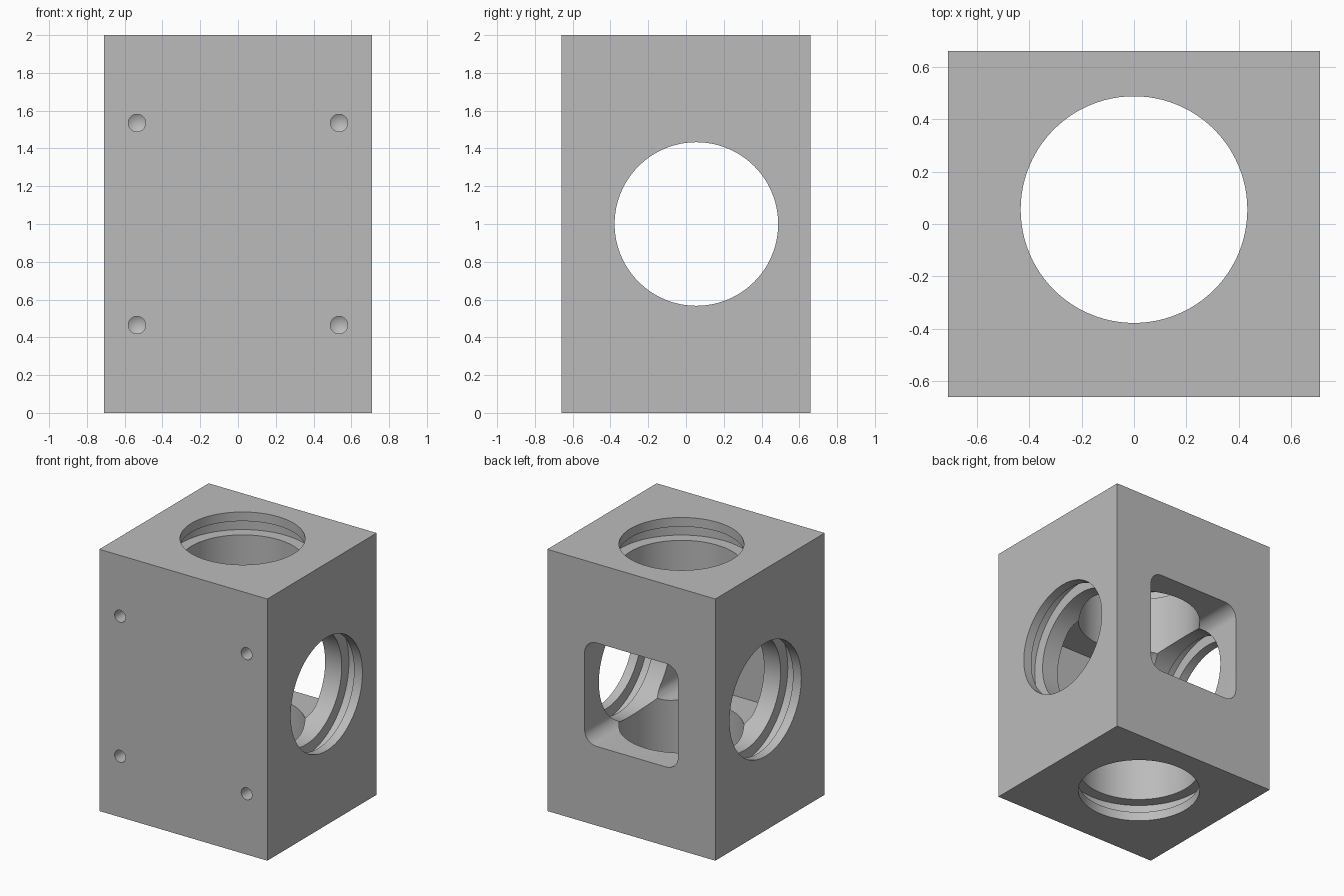
import bpy, bmesh, math
from mathutils import Matrix, Vector

if "Cube" in bpy.data.objects:
    bpy.data.objects.remove(bpy.data.objects["Cube"])

W, D, H = 1.42, 1.32, 2.0        # outer block
AXIS_Y, MID_Z = 0.055, 1.0       # where the bores cross
BORE_R, GROOVE_R = 0.433, 0.52
GROOVE_IN, GROOVE_OUT = 0.175, 0.07   # groove depth range below each face
OVER = 0.1                       # cutter overshoot


def new_object(name, bm):
    bmesh.ops.recalc_face_normals(bm, faces=bm.faces)
    mesh = bpy.data.meshes.new(name)
    bm.to_mesh(mesh)
    bm.free()
    obj = bpy.data.objects.new(name, mesh)
    bpy.context.collection.objects.link(obj)
    return obj


def lathe(name, profile, matrix, sides):
    """Solid of revolution about local z from (radius, height) points."""
    bm = bmesh.new()
    rings = []
    for r, h in profile:
        if r == 0:
            rings.append([bm.verts.new((0, 0, h))] * sides)
        else:
            rings.append([bm.verts.new((r * math.cos(a), r * math.sin(a), h))
                          for a in (math.tau * i / sides for i in range(sides))])
    for low, high in zip(rings, rings[1:]):
        for i in range(sides):
            j = (i + 1) % sides
            loop = list(dict.fromkeys((low[i], low[j], high[j], high[i])))
            bm.faces.new(loop)
    for ring in (rings[0], rings[-1]):
        if ring[0] is not ring[1]:
            bm.faces.new(ring)
    bm.transform(matrix)
    return new_object(name, bm)


def grooved_bore(name, half, matrix):
    """Through bore with a retaining groove near each mouth."""
    side = [(BORE_R, half + OVER), (BORE_R, half - GROOVE_OUT),
            (GROOVE_R, half - GROOVE_OUT), (GROOVE_R, half - GROOVE_IN),
            (BORE_R, half - GROOVE_IN)]
    profile = [(r, -h) for r, h in side] + [(r, h) for r, h in reversed(side)]
    return lathe(name, profile, matrix, 96)


def rounded_pocket(name, half, radius, y0, y1):
    """Square prism along y with rounded corners."""
    bm = bmesh.new()
    steps, c, outline = 10, half - radius, []
    for k, (sx, sz) in enumerate(((1, 1), (-1, 1), (-1, -1), (1, -1))):
        for i in range(steps + 1):
            a = math.pi / 2 * (k + i / steps)
            outline.append(bm.verts.new((sx * c + radius * math.cos(a), y0,
                                         MID_Z + sz * c + radius * math.sin(a))))
    face = bm.faces.new(outline)
    grown = bmesh.ops.extrude_face_region(bm, geom=[face])["geom"]
    bmesh.ops.translate(bm, vec=Vector((0, y1 - y0, 0)),
                        verts=[v for v in grown if isinstance(v, bmesh.types.BMVert)])
    return new_object(name, bm)


# Main block
bm = bmesh.new()
bmesh.ops.create_cube(bm, size=1)
bm.transform(Matrix.Translation((0, 0, H / 2)) @ Matrix.Diagonal((W, D, H, 1)))
block = new_object("housing_block", bm)

# Crossing bores and the pocket opening at the back
centre = Matrix.Translation((0, AXIS_Y, MID_Z))
cutters = [
    grooved_bore("vertical_bore_cutter", H / 2, centre),
    grooved_bore("cross_bore_cutter", W / 2, centre @ Matrix.Rotation(math.pi / 2, 4, "Y")),
    rounded_pocket("rear_pocket_cutter", 0.395, 0.1, -0.57, D / 2 + OVER),
]

# Four blind drilled holes with conical ends in the front
drill = [(0.046, -OVER), (0.046, 0.22), (0, 0.248)]
for x in (-0.535, 0.535):
    for z in (-0.535, 0.535):
        place = Matrix.Translation((x, -D / 2, MID_Z + z)) @ Matrix.Rotation(-math.pi / 2, 4, "X")
        cutters.append(lathe("front_hole_cutter", drill, place, 32))

# Cut everything out, then discard the cutters
for cutter in cutters:
    cutter.hide_render = True
    mod = block.modifiers.new(cutter.name, "BOOLEAN")
    mod.operation, mod.solver, mod.object = "DIFFERENCE", "EXACT", cutter
bpy.context.view_layer.update()
result = bpy.data.meshes.new_from_object(
    block.evaluated_get(bpy.context.evaluated_depsgraph_get()))
block.modifiers.clear()
block.data = result
for cutter in cutters:
    bpy.data.objects.remove(cutter)

# Plain grey finish
grey = bpy.data.materials.new("machined_grey")
grey.use_nodes = True
colour = (0.5, 0.5, 0.5, 1)
grey.diffuse_color = colour
grey.node_tree.nodes["Principled BSDF"].inputs["Base Color"].default_value = colour
block.data.materials.clear()
block.data.materials.append(grey)

bpy.ops.object.select_all(action="DESELECT")
block.select_set(True)
bpy.context.view_layer.objects.active = block
bpy.ops.object.shade_smooth_by_angle(angle=math.radians(25))
